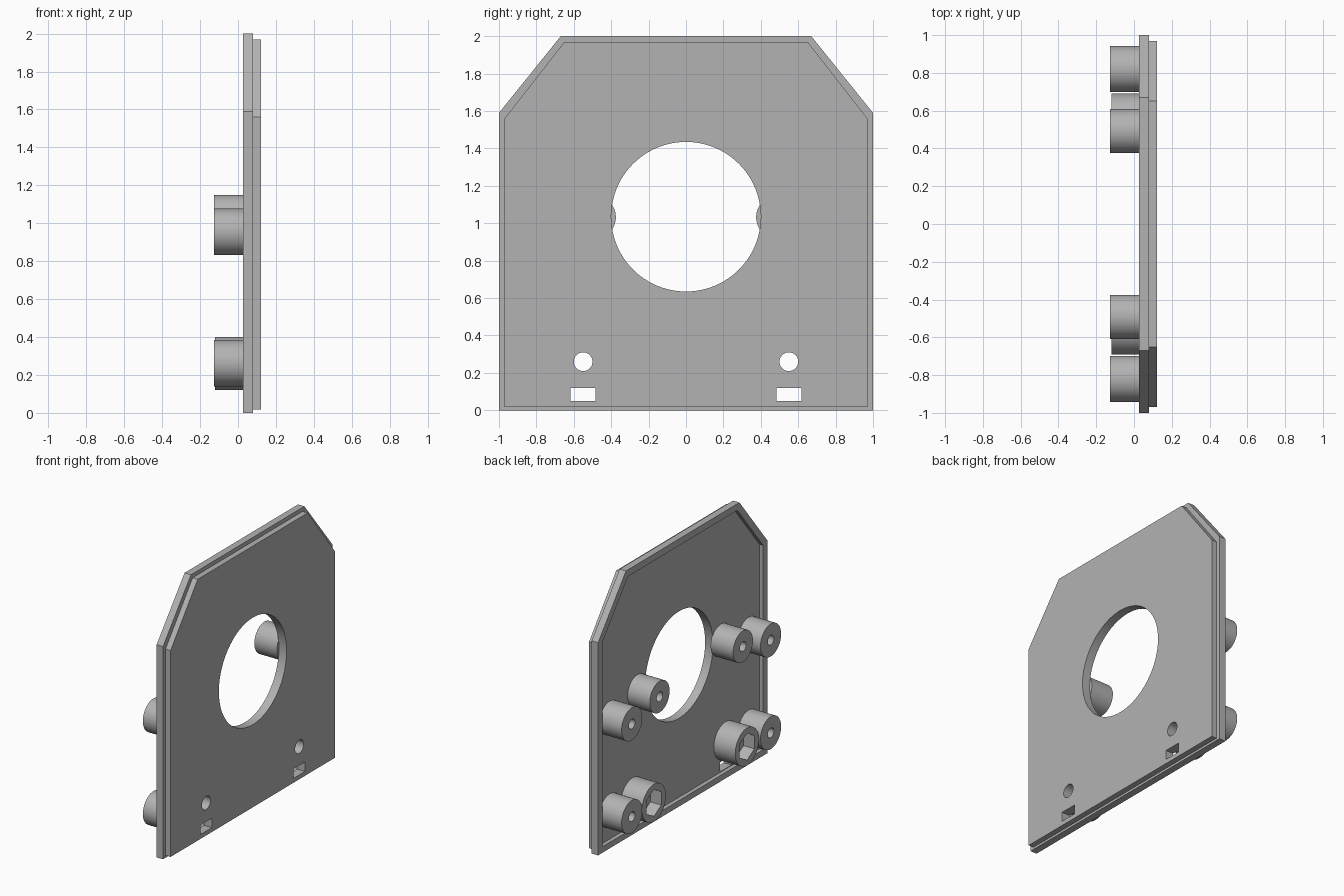
import bpy, math

if "Cube" in bpy.data.objects:
    bpy.data.objects.remove(bpy.data.objects["Cube"])

grey = bpy.data.materials.new("grey plastic")
grey.diffuse_color = (0.45, 0.45, 0.45, 1)
grey.use_nodes = True
grey.node_tree.nodes["Principled BSDF"].inputs["Base Color"].default_value = grey.diffuse_color


def prism(name, pts, x0, x1):
    """Extrude a (y, z) outline along x."""
    n = len(pts)
    verts = [(x0, y, z) for y, z in pts] + [(x1, y, z) for y, z in pts]
    faces = [tuple(reversed(range(n))), tuple(range(n, 2 * n))]
    faces += [(i, (i + 1) % n, (i + 1) % n + n, i + n) for i in range(n)]
    me = bpy.data.meshes.new(name)
    me.from_pydata(verts, [], faces)
    me.materials.append(grey)
    ob = bpy.data.objects.new(name, me)
    bpy.context.collection.objects.link(ob)
    return ob


def ring(y, z, r, n=48):
    return [(y + r * math.sin(2 * math.pi * i / n),
             z + r * math.cos(2 * math.pi * i / n)) for i in range(n)][::-1]


def outline(w, bottom, shoulder, top_w, top):
    return [(-w, bottom), (w, bottom), (w, shoulder),
            (top_w, top), (-top_w, top), (-w, shoulder)]


def rect(y, z, w, h):
    return [(y - w, z - h), (y + w, z - h), (y + w, z + h), (y - w, z + h)]


def boolean(ob, tool, op='DIFFERENCE'):
    m = ob.modifiers.new(op.lower(), 'BOOLEAN')
    m.operation, m.object, m.solver = op, tool, 'EXACT'
    bpy.context.view_layer.objects.active = ob
    bpy.ops.object.modifier_apply(modifier=m.name)
    bpy.data.objects.remove(tool, do_unlink=True)


def smooth(ob):
    bpy.ops.object.select_all(action='DESELECT')
    ob.select_set(True)
    bpy.context.view_layer.objects.active = ob
    bpy.ops.object.shade_smooth_by_angle(angle=math.radians(30))


FLOOR = 0.057

# Plate: rim, raised front panel, recessed back
plate = prism("plate", outline(1.0, 0.0, 1.59, 0.67, 2.0), 0.027, 0.08)
boolean(plate, prism("recess", outline(0.95, 0.045, 1.572, 0.646, 1.95), -0.1, FLOOR))
boolean(plate, prism("front_panel", outline(0.97, 0.017, 1.56, 0.65, 1.97), 0.065, 0.122), 'UNION')

# Large opening, screw holes and slots through the plate
boolean(plate, prism("opening", ring(0, 1.035, 0.4, 96), -0.2, 0.3))
for s in (-1, 1):
    boolean(plate, prism("screw_hole", ring(s * 0.55, 0.26, 0.05), -0.2, 0.3))
    boolean(plate, prism("slot", rect(s * 0.55, 0.085, 0.067, 0.035), -0.2, 0.3))
smooth(plate)

# Mounting posts on the back, mirrored left and right
for s, side in ((-1, "left"), (1, "right")):
    for label, y, z, r in (("lower_post", 0.82, 0.262, 0.122),
                           ("upper_post", 0.82, 0.955, 0.122),
                           ("inner_post", 0.492, 1.033, 0.117)):
        post = prism(f"{side}_{label}", ring(s * y, z, r), -0.127, FLOOR + 0.002)
        boolean(post, prism("pilot_hole", ring(s * y, z, 0.036, 32), -0.2, 0.03))
        smooth(post)
    # Nut holder with hexagonal pocket
    holder = prism(f"{side}_nut_holder", ring(s * 0.55, 0.26, 0.14), -0.12, FLOOR + 0.002)
    boolean(holder, prism("nut_pocket", ring(s * 0.55, 0.26, 0.1, 6), -0.2, -0.03))
    boolean(holder, prism("bolt_hole", ring(s * 0.55, 0.26, 0.05), -0.1, 0.2))
    smooth(holder)
